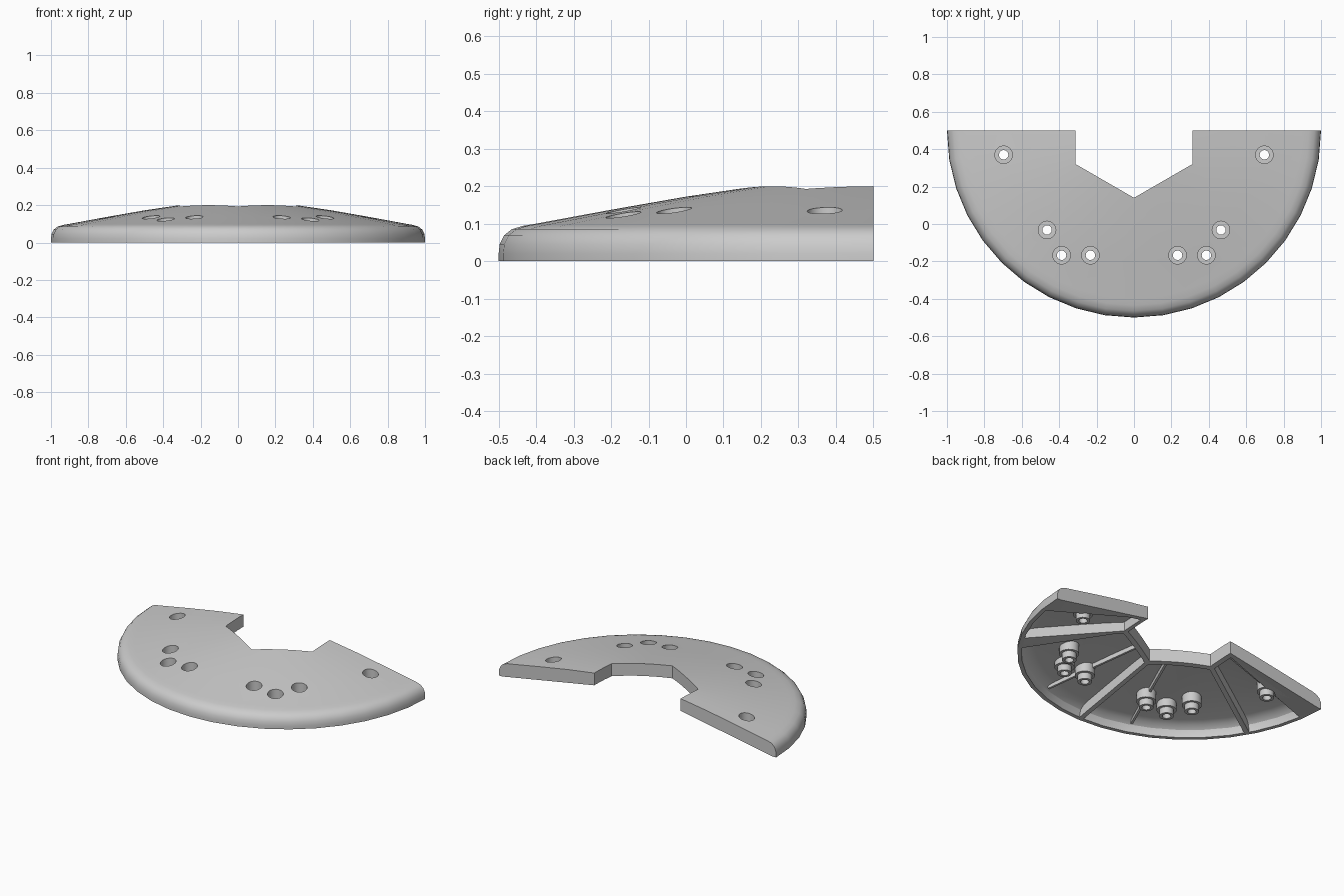
import bpy, bmesh, math
from mathutils import Vector

if "Cube" in bpy.data.objects:
    bpy.data.objects.remove(bpy.data.objects["Cube"])

CY = 0.5          # centre of the half disc lies on the straight back edge
T = 0.03          # wall and rib thickness
STEP = math.radians(9)


def finish(name, bm):
    bmesh.ops.recalc_face_normals(bm, faces=bm.faces[:])
    me = bpy.data.meshes.new(name)
    bm.to_mesh(me)
    bm.free()
    ob = bpy.data.objects.new(name, me)
    bpy.context.collection.objects.link(ob)
    return ob


def smooth(ob):
    for p in ob.data.polygons:
        p.use_smooth = True
    ob.data.set_sharp_from_angle(angle=math.radians(30))


def lathe(name, profile, start, step, count, closed=False, centre=(0, CY)):
    """Sweep a closed (r, z) profile around a vertical axis."""
    bm = bmesh.new()
    rings = []
    for i in range(count if closed else count + 1):
        a = start + step * i
        rings.append([bm.verts.new((centre[0] + r * math.cos(a),
                                    centre[1] + r * math.sin(a), z)) for r, z in profile])
    n = len(profile)
    for i in range(count):
        a, b = rings[i], rings[(i + 1) % len(rings)]
        for j in range(n):
            k = (j + 1) % n
            bm.faces.new((a[j], a[k], b[k], b[j]))
    if not closed:
        bm.faces.new(rings[0])
        bm.faces.new(rings[-1])
    return finish(name, bm)


def prism(name, pts, z0, z1):
    """Vertical prism from a plan outline."""
    bm = bmesh.new()
    low = [bm.verts.new((x, y, z0)) for x, y in pts]
    f = bm.faces.new(low)
    ext = bmesh.ops.extrude_face_region(bm, geom=[f])
    for v in ext["geom"]:
        if isinstance(v, bmesh.types.BMVert):
            v.co.z = z1
    return finish(name, bm)


def boolean(ob, cutter, op="DIFFERENCE", remove=True):
    m = ob.modifiers.new("cut", "BOOLEAN")
    m.operation, m.solver, m.object = op, "EXACT", cutter
    bpy.context.view_layer.update()
    dg = bpy.context.evaluated_depsgraph_get()
    me = bpy.data.meshes.new_from_object(ob.evaluated_get(dg))
    ob.modifiers.clear()
    ob.data = me
    if remove:
        bpy.data.objects.remove(cutter)


# Shell: domed half disc with rounded rim and a parallel sloping underside
TOP = [(0.2, 0.212), (0.31, 0.2), (0.5, 0.172), (0.7, 0.137), (0.9, 0.1), (0.935, 0.094)]
RIM = [(0.965, 0.085), (0.985, 0.069), (0.997, 0.045), (1.0, 0.02), (1.0, 0.0)]
shell = lathe("shell", [(0.2, 0.14)] + TOP + RIM + [(0.975, 0.0)], math.pi, STEP, 20)


def top_z(r):
    for (r0, z0), (r1, z1) in zip(TOP, TOP[1:]):
        if r <= r1:
            return z0 + (z1 - z0) * (r - r0) / (r1 - r0)
    return TOP[-1][1]


# Hexagonal notch
hexagon = [(0.36 * math.cos(math.radians(30 + 60 * i)),
            CY + 0.36 * math.sin(math.radians(30 + 60 * i))) for i in range(6)]
boolean(shell, prism("notch_cutter", hexagon, -1, 1))

# Underside pockets, leaving the rim, walls and three main ribs
SKIN = 0.024
under = [(r, z - SKIN) for r, z in TOP[:-1]]
cavity = [(0.2, -0.1)] + under + [(0.94, 0.066), (0.965, 0.045), (0.975, 0.015), (0.975, -0.1)]


def side(u):
    return u * math.tan(math.pi / 6) - T / 2 / math.cos(math.pi / 6)


U0, U1 = 0.312 + T, 1.2
for deg, lo, hi in ((180, T, None), (240, None, None), (300, None, None), (360, None, -T)):
    m = math.radians(deg)
    local = [(U0, -side(U0) if lo is None else lo), (U1, -side(U1) if lo is None else lo),
             (U1, side(U1) if hi is None else hi), (U0, side(U0) if hi is None else hi)]
    pts = [(u * math.cos(m) - v * math.sin(m), CY + u * math.sin(m) + v * math.cos(m))
           for u, v in local]
    pocket = lathe("pocket_cutter", cavity, math.pi - 2 * STEP, STEP, 24)
    boolean(pocket, prism("sector", pts, -0.5, 0.5), "INTERSECT")
    boolean(shell, pocket)

# Counterbored screw bosses, mirrored left and right
for x, y in ((0.697, 0.37), (0.465, -0.032), (0.387, -0.167), (0.233, -0.167)):
    for s, tag in ((1, "right"), (-1, "left")):
        c = (s * x, y)
        drill = [(c[0] + 0.047 * math.cos(math.tau * i / 24),
                  c[1] + 0.047 * math.sin(math.tau * i / 24)) for i in range(24)]
        boolean(shell, prism("drill", drill, -1, 1))
        t = top_z(math.hypot(x, y - CY) + 0.058) - 0.003
        smooth(lathe("screw_boss_" + tag,
                     [(0.058, t), (0.058, 0.06), (0.042, 0.06), (0.042, 0.02),
                      (0.025, 0.02), (0.025, 0.07), (0.047, 0.07), (0.047, t)],
                     0, math.tau / 24, 24, True, c))
smooth(shell)

# Thin stiffening ribs running through the bosses
for deg in (-10.5, -70.6, -109.4, -169.5):
    a = math.radians(deg)
    d, n = Vector((math.cos(a), math.sin(a), 0)), Vector((-math.sin(a), math.cos(a), 0))
    for r0, r1 in ((0.33, 0.66), (0.76, 0.95)):
        bm = bmesh.new()
        prof = [(r0, top_z(r0) - 0.02), (r1, top_z(r1) - 0.02),
                (r1, top_z(r1) - 0.05), (r0, top_z(r0) - 0.05)]
        A, B = ([bm.verts.new(d * r + n * w + Vector((0, CY, z))) for r, z in prof]
                for w in (-0.007, 0.007))
        bm.faces.new(A)
        bm.faces.new(B)
        for i in range(4):
            j = (i + 1) % 4
            bm.faces.new((A[i], A[j], B[j], B[i]))
        finish("thin_rib", bm)
